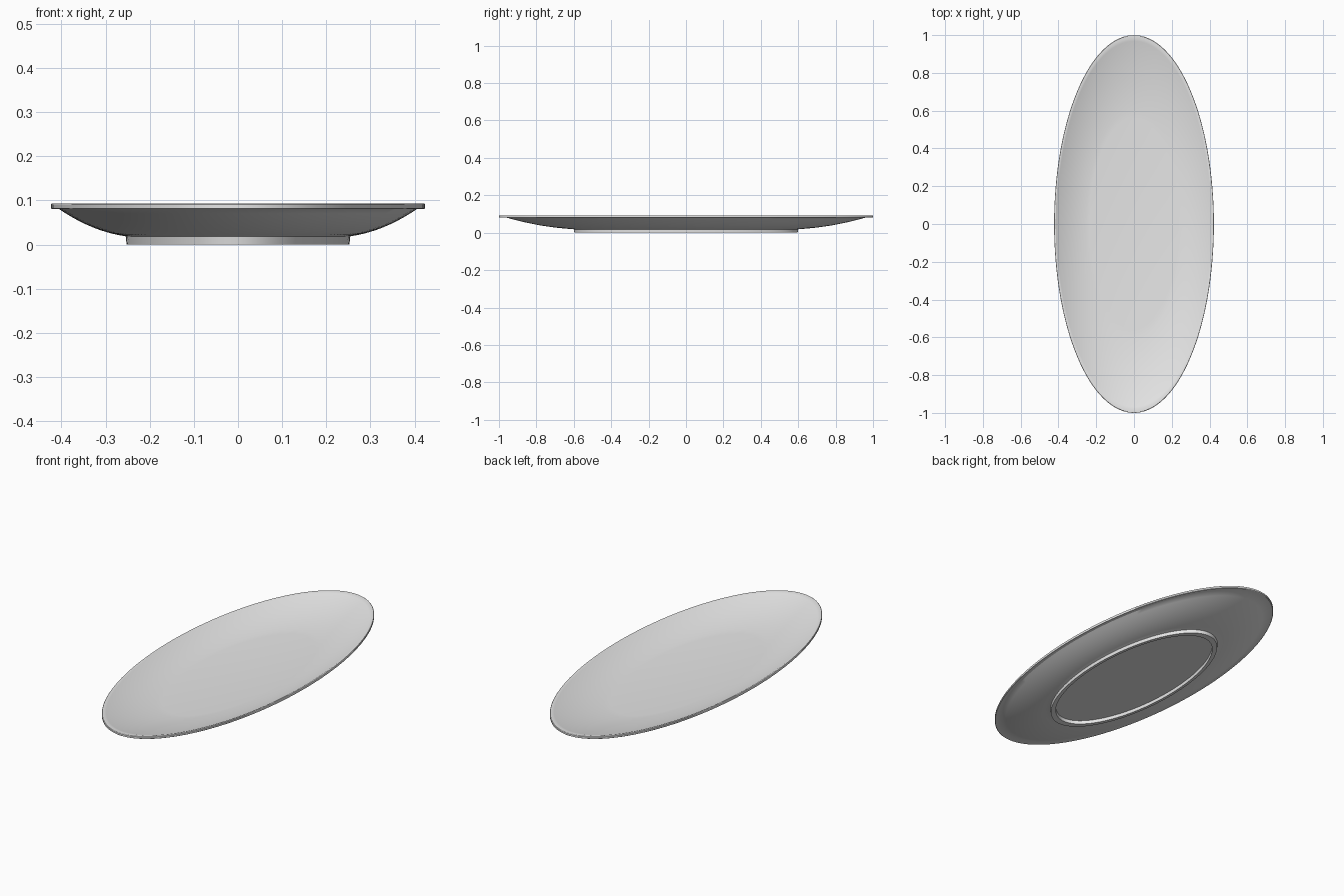
import bpy
import bmesh
from math import sin, cos, pi

cube = bpy.data.objects.get("Cube")
if cube:
    bpy.data.objects.remove(cube)

HALF_X, HALF_Y, SIDES = 0.423, 1.0, 128

glaze = bpy.data.materials.new("pale_grey_glaze")
glaze.use_nodes = True
colour = (0.8, 0.8, 0.8, 1)
glaze.diffuse_color = colour
glaze.node_tree.nodes["Principled BSDF"].inputs["Base Color"].default_value = colour


def bowl_curve(r0, z0, r1, z1, steps=10):
    """Wall profile that steepens from the floor up to the rim."""
    pts = []
    for i in range(steps + 1):
        t = i / steps
        pts.append((r0 + (r1 - r0) * t, z0 + (z1 - z0) * (0.35 * t + 0.65 * t * t)))
    return pts


# Cross-section from the underside centre, round the rim, to the top centre
foot = [(0.56, 0.018), (0.562, 0.0), (0.597, 0.0), (0.6, 0.018)]
outer_wall = bowl_curve(0.605, 0.019, 0.957, 0.08)
rim = [(0.997, 0.08), (1.0, 0.082), (1.0, 0.091), (0.997, 0.093), (0.98, 0.093)]
inner_wall = bowl_curve(0.56, 0.032, 0.968, 0.09)[::-1]
profile = foot + outer_wall + rim + inner_wall

# Sweep the section round an ellipse
bm = bmesh.new()
rings = []
for r, z in profile:
    rings.append([bm.verts.new((HALF_X * r * cos(2 * pi * i / SIDES),
                                HALF_Y * r * sin(2 * pi * i / SIDES), z))
                  for i in range(SIDES)])
for a, b in zip(rings, rings[1:]):
    for i in range(SIDES):
        j = (i + 1) % SIDES
        bm.faces.new((a[i], a[j], b[j], b[i]))

# Flat base and flat eating surface
bm.faces.new(rings[0][::-1])
bm.faces.new(rings[-1])
bmesh.ops.recalc_face_normals(bm, faces=bm.faces)

mesh = bpy.data.meshes.new("oval_plate")
bm.to_mesh(mesh)
bm.free()
mesh.materials.append(glaze)
plate = bpy.data.objects.new("oval_plate", mesh)
bpy.context.collection.objects.link(plate)

bpy.context.view_layer.objects.active = plate
plate.select_set(True)
bpy.ops.object.shade_smooth_by_angle(angle=pi / 6)
